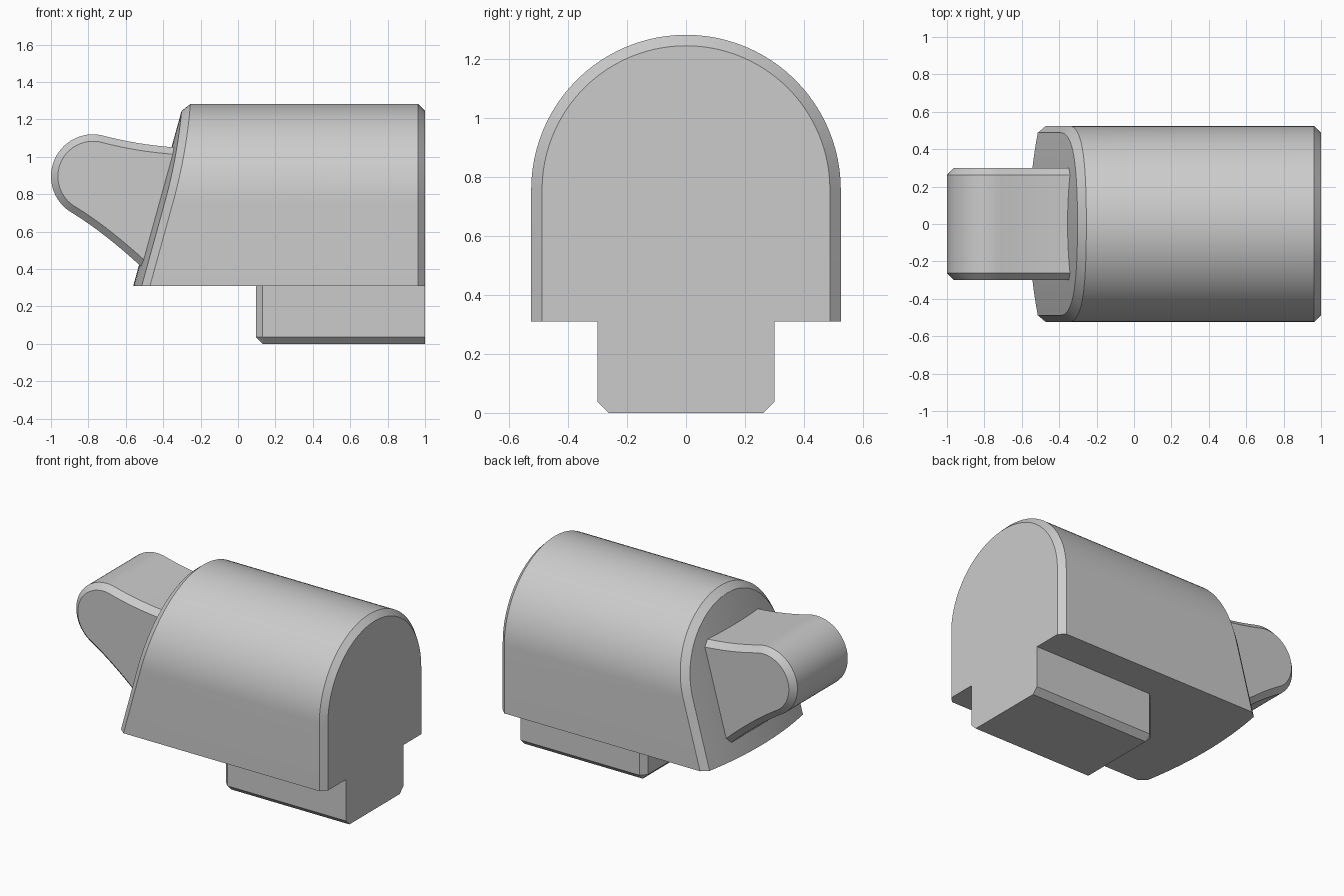
import bpy, bmesh, math

cube = bpy.data.objects.get("Cube")
if cube:
    bpy.data.objects.remove(cube)

grey = bpy.data.materials.new("plain grey")
grey.use_nodes = True
COLOUR = (0.6, 0.6, 0.6, 1)
grey.diffuse_color = COLOUR
grey.node_tree.nodes["Principled BSDF"].inputs["Base Color"].default_value = COLOUR

BASE, SPRING, HALF, BEVEL = 0.31, 0.757, 0.525, 0.037


def finish(bm, name):
    """Weld, orient and turn a bmesh into a named object with sharp creases."""
    bmesh.ops.remove_doubles(bm, verts=bm.verts, dist=1e-5)
    bmesh.ops.recalc_face_normals(bm, faces=bm.faces)
    mesh = bpy.data.meshes.new(name)
    bm.to_mesh(mesh)
    bm.free()
    mesh.materials.append(grey)
    ob = bpy.data.objects.new(name, mesh)
    bpy.context.collection.objects.link(ob)
    return ob


def shade(ob):
    bpy.ops.object.select_all(action='DESELECT')
    ob.select_set(True)
    bpy.context.view_layer.objects.active = ob
    bpy.ops.object.shade_smooth_by_angle(angle=math.radians(25))


def skin(bm, loops, closed=True):
    """Join consecutive vertex loops with quads."""
    for a, b in zip(loops, loops[1:]):
        n = len(a)
        for i in range(n if closed else n - 1):
            j = (i + 1) % n
            bm.faces.new((a[i], a[j], b[j], b[i]))


def arch(radius, steps=48):
    """Upright sides with a half-round top, from one foot to the other."""
    arc = [math.pi * i / steps for i in range(steps + 1)]
    pts = [(radius * math.cos(a), SPRING + radius * math.sin(a)) for a in arc]
    return [(radius, BASE)] + pts + [(-radius, BASE)]


def nose_x(y, z):
    """Sloping front face, bowed outwards across its width."""
    return -0.56 + 0.276 * (z - BASE) + 0.19 * y * y


# Housing: arched body with bevelled ends
bm = bmesh.new()
outer, inner = arch(HALF), arch(HALF - BEVEL)
loops = [
    [bm.verts.new((1, y, z)) for y, z in inner],
    [bm.verts.new((1 - BEVEL, y, z)) for y, z in outer],
    [bm.verts.new((nose_x(y, z) + BEVEL, y, z)) for y, z in outer],
    [bm.verts.new((nose_x(y, z), y, z)) for y, z in inner],
]
skin(bm, loops, closed=False)
bm.faces.new(loops[0])

# Bowed nose face, filled by rows running from side to side
COLS = 16
rows = []
for y, z in inner[:len(inner) // 2]:
    ys = [y * (1 - 2 * c / COLS) for c in range(COLS + 1)]
    rows.append([bm.verts.new((nose_x(v, z), v, z)) for v in ys])
skin(bm, rows, closed=False)
apex = loops[3][len(inner) // 2]
for a, b in zip(rows[-1], rows[-1][1:]):
    bm.faces.new((a, b, apex))
# Flat underside
feet = [lp[0] for lp in loops] + rows[0][1:-1] + [lp[-1] for lp in reversed(loops)]
bm.faces.new(feet)
housing = finish(bm, "housing")

# Foot: key block under the housing, bevelled except at the flush end
bm = bmesh.new()


def foot_loop(z, inset, corner):
    x, y = 0.095 + inset, 0.3 - inset
    pts = [(1, -y), (1, y), (x + corner, y), (x, y - corner), (x, corner - y), (x + corner, -y)]
    return [bm.verts.new((px, py, z)) for px, py in pts]


loops = [foot_loop(0, BEVEL, 0.001), foot_loop(BEVEL, 0, BEVEL), foot_loop(0.5, 0, BEVEL)]
skin(bm, loops)
bm.faces.new(loops[0])
bm.faces.new(loops[-1])
foot = finish(bm, "foot_cutter")

# Merge the foot into the housing so the end face is one plane
union = housing.modifiers.new("foot", 'BOOLEAN')
union.operation, union.solver, union.object = 'UNION', 'EXACT', foot
bpy.context.view_layer.objects.active = housing
bpy.ops.object.modifier_apply(modifier=union.name)
bpy.data.objects.remove(foot)
bm = bmesh.new()
bm.from_mesh(housing.data)
bmesh.ops.dissolve_limit(bm, angle_limit=0.002, verts=bm.verts, edges=bm.edges)
bm.to_mesh(housing.data)
bm.free()
shade(housing)

# Tongue: rounded tip with hollowed upper and lower edges
CX, CZ, R = -0.775, 0.895, 0.225


def bend(p0, p1, p2, steps=10):
    """Quadratic curve through three control points."""
    out = []
    for i in range(steps + 1):
        t = i / steps
        out.append(tuple((1 - t) ** 2 * a + 2 * t * (1 - t) * b + t * t * c
                         for a, b, c in zip(p0, p1, p2)))
    return out


def tip(deg):
    a = math.radians(deg)
    return (CX + R * math.cos(a), CZ + R * math.sin(a))


START, END = 73, 242
top = bend((-0.25, 1.045), (-0.5, 1.055), tip(START))
nose = [tip(START + (END - START) * i / 28) for i in range(1, 28)]
under = bend(tip(END), (-0.67, 0.565), (-0.42, 0.32))
path = top + nose + under


def offset(pts, d):
    """Shift an open path inwards by d along its normals."""
    out = []
    for i, (x, z) in enumerate(pts):
        (ax, az), (bx, bz) = pts[max(i - 1, 0)], pts[min(i + 1, len(pts) - 1)]
        dx, dz = bx - ax, bz - az
        size = math.hypot(dx, dz)
        out.append((x - dz / size * d, z + dx / size * d))
    return out


bm = bmesh.new()
small = offset(path, BEVEL)
sections = [(small, -0.3), (path, BEVEL - 0.3), (path, 0.3 - BEVEL), (small, 0.3)]
loops = [[bm.verts.new((x, y, z)) for x, z in pts] for pts, y in sections]
skin(bm, loops)
bm.faces.new(loops[0])
bm.faces.new(loops[-1])
shade(finish(bm, "tongue"))
